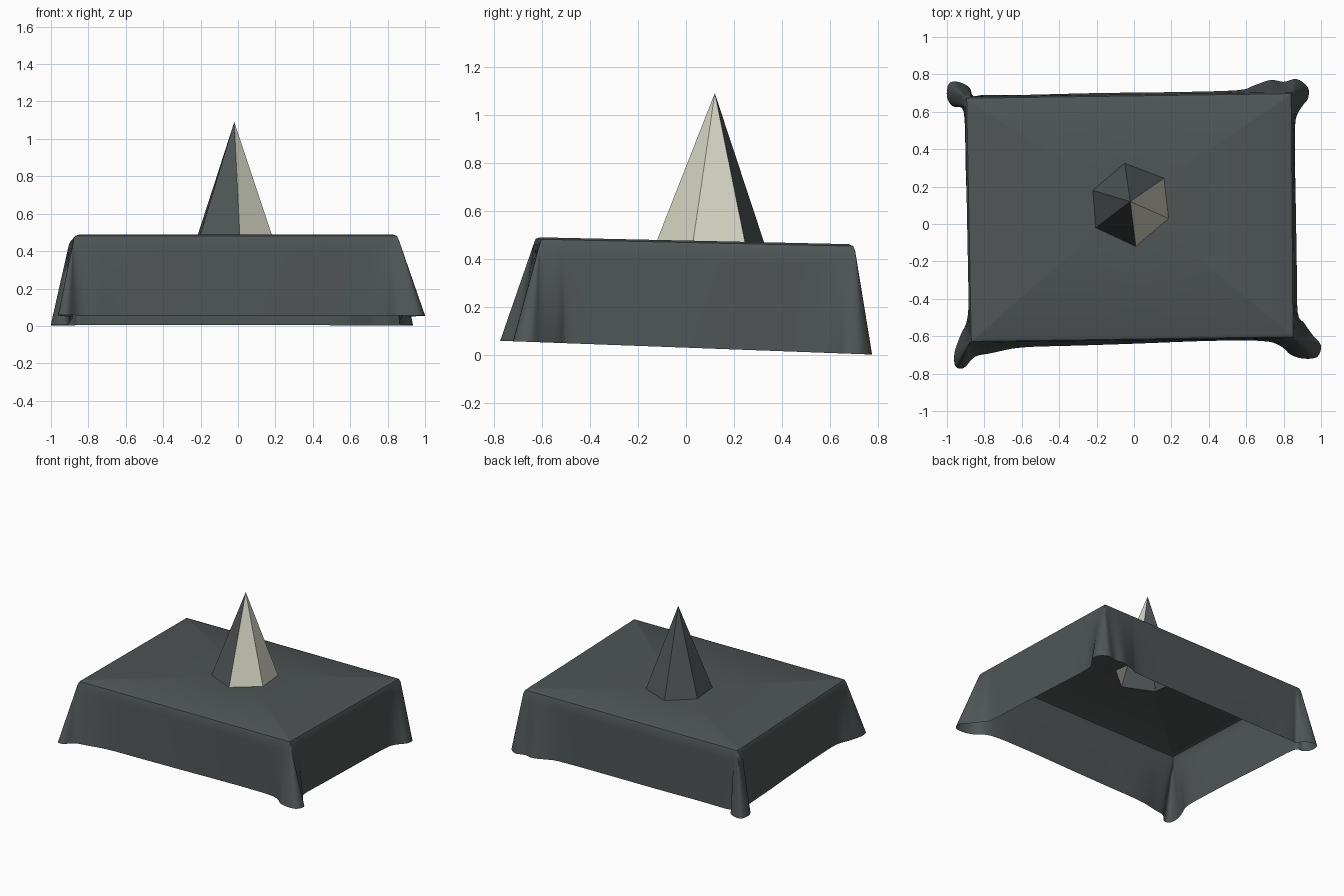
import bpy, bmesh, math
from mathutils import Vector

if "Cube" in bpy.data.objects:
    bpy.data.objects.remove(bpy.data.objects["Cube"])


def material(name, rgb):
    m = bpy.data.materials.new(name)
    m.diffuse_color = (*rgb, 1)
    m.use_nodes = True
    m.node_tree.nodes["Principled BSDF"].inputs["Base Color"].default_value = m.diffuse_color
    return m


GREY = material("slate grey", (0.078, 0.09, 0.09))
CREAM = material("cream", (0.66, 0.66, 0.55))

# Shared layout: table top corners, hem outline (counter-clockwise), pyramid foot
TOP = [Vector(p) for p in [(-0.88, -0.635), (0.86, -0.61), (0.85, 0.705), (-0.905, 0.68)]]
HEM = [Vector(p) for p in [
    (-0.6, -0.66), (-0.3, -0.65), (0, -0.64), (0.4, -0.625), (0.68, -0.625),
    (0.78, -0.65), (0.84, -0.70), (0.91, -0.72), (0.98, -0.71), (1.0, -0.65),
    (0.96, -0.6), (0.91, -0.53), (0.875, -0.47),
    (0.87, -0.2), (0.865, 0.1), (0.86, 0.4),
    (0.865, 0.56), (0.9, 0.63), (0.93, 0.67), (0.93, 0.73), (0.87, 0.775),
    (0.8, 0.76), (0.73, 0.77), (0.64, 0.74), (0.55, 0.715),
    (0.2, 0.705), (-0.2, 0.70), (-0.6, 0.69),
    (-0.8, 0.69), (-0.86, 0.685), (-0.88, 0.73), (-0.94, 0.76), (-0.99, 0.75),
    (-1.0, 0.68), (-0.97, 0.63), (-0.92, 0.62), (-0.905, 0.54),
    (-0.9, 0.3), (-0.89, 0), (-0.885, -0.3),
    (-0.89, -0.5), (-0.93, -0.6), (-0.96, -0.69), (-0.955, -0.76), (-0.91, -0.77),
    (-0.85, -0.71), (-0.76, -0.69)]]
FOOT = [Vector(p) for p in [(0.01, -0.12), (0.185, 0.03), (0.16, 0.245),
                            (-0.05, 0.325), (-0.22, 0.18), (-0.205, -0.02)]]
APEX = Vector((-0.02, 0.12, 1.09))


def top_z(y):
    return 0.476 - 0.022 * y


def hem_z(y):
    return 0.03 - 0.037 * y


def smooth_loop(pts, steps):
    """Closed Catmull-Rom curve through the points."""
    out, n = [], len(pts)
    for i in range(n):
        a, b, c, d = (pts[(i + k) % n] for k in (-1, 0, 1, 2))
        for s in range(steps):
            t = s / steps
            out.append(0.5 * (2 * b + (c - a) * t + (2 * a - 5 * b + 4 * c - d) * t ** 2
                              + (3 * b - a - 3 * c + d) * t ** 3))
    return out


def nearest_on_loop(p, loop):
    best = None
    for a, b in zip(loop, loop[1:] + loop[:1]):
        e = b - a
        q = a + e * max(0, min(1, (p - a).dot(e) / e.dot(e)))
        if best is None or (q - p).length < (best - p).length:
            best = q
    return best


def ray_to_loop(p, centre, loop):
    """Where the ray from centre towards p crosses the loop."""
    d = p - centre
    for a, b in zip(loop, loop[1:] + loop[:1]):
        e, w = b - a, a - centre
        det = d.x * e.y - d.y * e.x
        if abs(det) < 1e-9:
            continue
        t = (w.x * e.y - w.y * e.x) / det
        s = (w.x * d.y - w.y * d.x) / det
        if t > 0 and -1e-6 <= s <= 1 + 1e-6:
            return centre + d * t
    return loop[0].copy()


def finish(bm, name, mats):
    mesh = bpy.data.meshes.new(name)
    bm.to_mesh(mesh)
    bm.free()
    ob = bpy.data.objects.new(name, mesh)
    bpy.context.collection.objects.link(ob)
    for m in mats:
        mesh.materials.append(m)
    return ob


# Draped cloth: rings from the pyramid foot, over the rounded edge, down to the hem
hem = smooth_loop(HEM, 4)
rim = [nearest_on_loop(p, TOP) for p in hem]
rings = [[], [], [], []]
for p in rim:
    q = ray_to_loop(p * 0.96, APEX.xy, FOOT)
    rings[0].append((q.x, q.y, top_z(q.y)))
    for k, (inset, drop) in enumerate([(0.03, 0), (0.009, 0.008), (0, 0.03)]):
        q = p * (1 - inset / 0.78)
        rings[k + 1].append((q.x, q.y, top_z(q.y) - drop))
WALL = 8
for k in range(1, WALL + 1):
    t = k / WALL
    ring = []
    for p, h in zip(rim, hem):
        q = p.lerp(h, t)
        z0, z1 = top_z(p.y) - 0.03, hem_z(h.y)
        ring.append((q.x, q.y, z0 + (z1 - z0) * t))
    rings.append(ring)

bm = bmesh.new()
grid = [[bm.verts.new(c) for c in r] for r in rings]
n = len(hem)
for inner, outer in zip(grid, grid[1:]):
    for i in range(n):
        j = (i + 1) % n
        bm.faces.new((inner[i], outer[i], outer[j], inner[j]))
bmesh.ops.remove_doubles(bm, verts=bm.verts, dist=0.0004)
cloth = finish(bm, "draped_cloth", [GREY])
bpy.context.view_layer.objects.active = cloth
cloth.select_set(True)
bpy.ops.object.shade_smooth_by_angle(angle=math.radians(40))

# Six-sided pyramid, open below; the two faces towards the front right are cream
bm = bmesh.new()
tip = bm.verts.new(APEX)
base = [bm.verts.new((p.x, p.y, top_z(p.y))) for p in FOOT]
for i in range(6):
    f = bm.faces.new((base[i], base[(i + 1) % 6], tip))
    f.material_index = 1 if i < 2 else 0
finish(bm, "pyramid", [GREY, CREAM])
